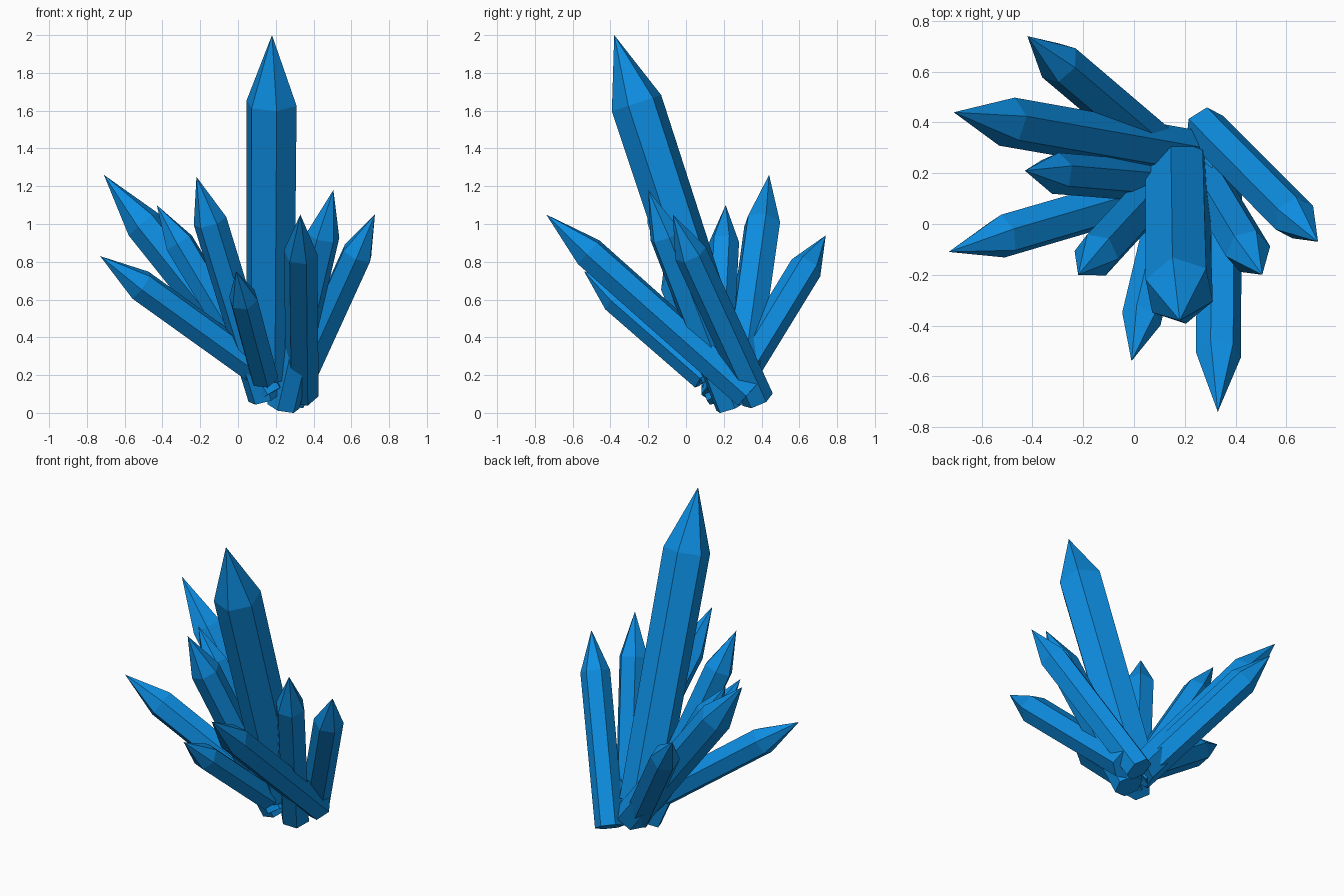
import bpy, bmesh, math
from mathutils import Vector

if "Cube" in bpy.data.objects:
    bpy.data.objects.remove(bpy.data.objects["Cube"])

blue = bpy.data.materials.new("crystal blue")
blue.diffuse_color = (0.004, 0.27, 0.76, 1)
blue.use_nodes = True
blue.node_tree.nodes["Principled BSDF"].inputs["Base Color"].default_value = blue.diffuse_color


def crystal(name, base, tip, radius, shoulder=0.79, spin=0.0, taper=0.98):
    """Six-sided prism from base to shoulder, closed by a pointed tip."""
    base, tip = Vector(base), Vector(tip)
    axis = (tip - base).normalized()
    # side frame: u lies level, v points up the slope
    u = axis.cross(Vector((0, 0, 1))).normalized()
    v = u.cross(axis)
    bm = bmesh.new()

    def ring(centre, r):
        pts = []
        for i in range(6):
            a = math.radians(spin) + i * math.tau / 6
            pts.append(bm.verts.new(centre + r * (u * math.cos(a) + v * math.sin(a))))
        return pts

    low = ring(base, radius * taper)
    high = ring(base.lerp(tip, shoulder), radius)
    point = bm.verts.new(tip)
    bm.faces.new(low[::-1])
    for i in range(6):
        j = (i + 1) % 6
        bm.faces.new((low[i], low[j], high[j], high[i]))
        bm.faces.new((high[i], high[j], point))
    bmesh.ops.recalc_face_normals(bm, faces=bm.faces)
    mesh = bpy.data.meshes.new(name)
    bm.to_mesh(mesh)
    bm.free()
    mesh.materials.append(blue)
    obj = bpy.data.objects.new(name, mesh)
    bpy.context.collection.objects.link(obj)


# Tall central crystal
crystal("main_crystal", (0.17, 0.21, 0.20), (0.18, -0.38, 2.0), 0.14, 0.80, 20, 0.95)

# Crystals fanning to the left
crystal("left_back_crystal", (0.20, 0.28, 0.12), (-0.71, 0.44, 1.26), 0.10, 0.77, 10)
crystal("left_low_crystal", (0.16, 0.15, 0.19), (-0.73, -0.11, 0.83), 0.088, 0.76, 20)
crystal("left_middle_crystal", (0.17, 0.16, 0.10), (-0.43, 0.21, 1.10), 0.082, 0.80, 5)
crystal("rear_crystal", (0.17, 0.24, 0.12), (-0.42, 0.74, 0.94), 0.088, 0.79, 12)

# Crystals leaning to the front and right
crystal("left_front_crystal", (0.14, 0.19, 0.08), (-0.22, -0.20, 1.25), 0.09, 0.80, 25)
crystal("front_small_crystal", (0.14, 0.10, 0.19), (-0.01, -0.54, 0.75), 0.08, 0.74, 8)
crystal("front_long_crystal", (0.34, 0.33, 0.10), (0.33, -0.74, 1.05), 0.09, 0.79, 10)
crystal("right_crystal", (0.24, 0.24, 0.035), (0.505, -0.20, 1.18), 0.09, 0.79, 20)
crystal("right_outer_crystal", (0.28, 0.38, 0.07), (0.725, -0.07, 1.05), 0.088, 0.79, 15)
